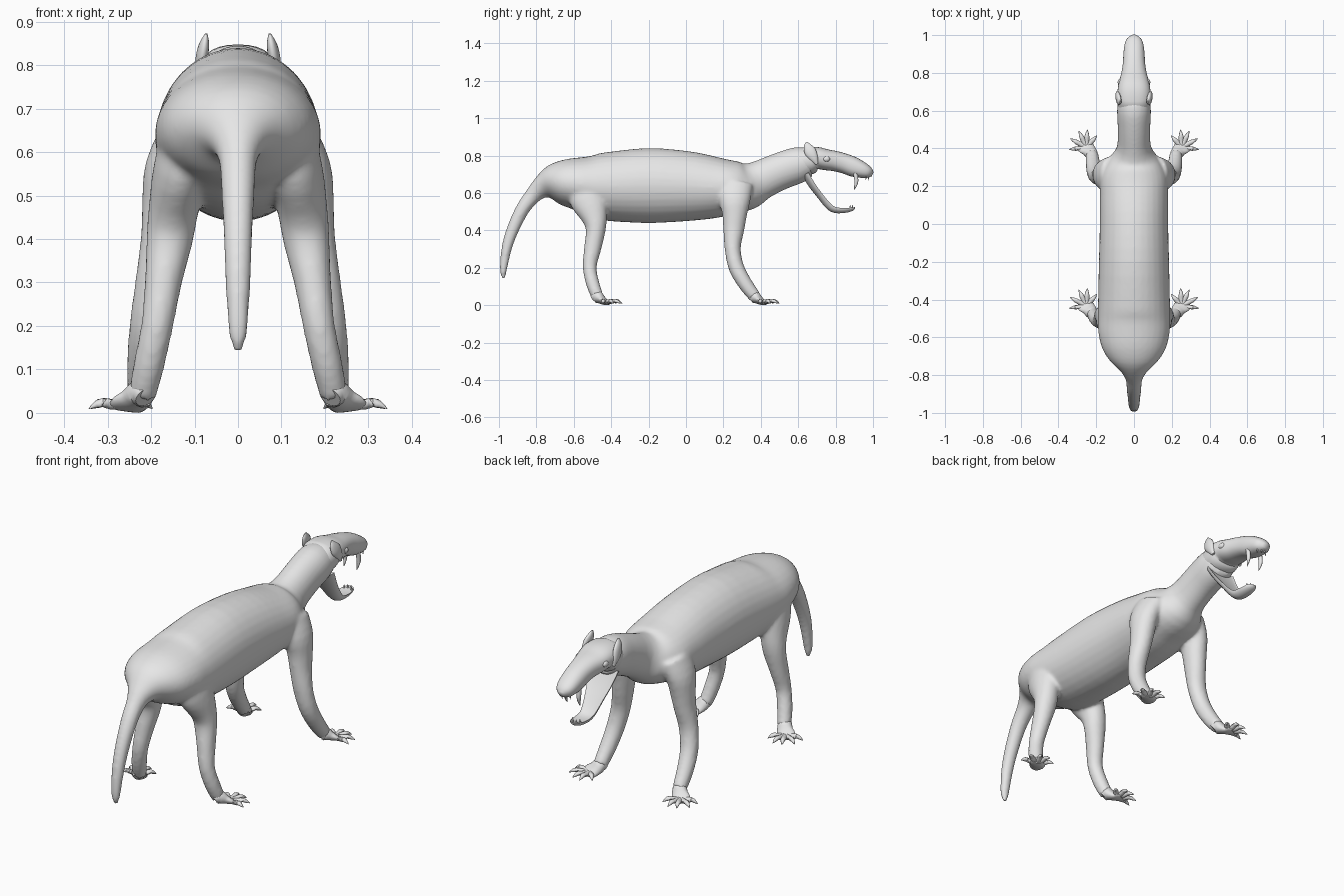
import bpy, bmesh, math
from mathutils import Vector

if "Cube" in bpy.data.objects:
    bpy.data.objects.remove(bpy.data.objects["Cube"])

grey = bpy.data.materials.new("skin_grey")
grey.diffuse_color = (0.8, 0.8, 0.8, 1)
grey.use_nodes = True
grey.node_tree.nodes["Principled BSDF"].inputs["Base Color"].default_value = grey.diffuse_color


def smooth_path(pts, steps):
    """Catmull-Rom interpolation through stations (x, y, z, half width, half depth)."""
    out = []
    for i in range(len(pts) - 1):
        p = [pts[max(i - 1, 0)], pts[i], pts[i + 1], pts[min(i + 2, len(pts) - 1)]]
        for k in range(steps):
            t = k / steps
            out.append([0.5 * (2 * b + (c - a) * t + (2 * a - 5 * b + 4 * c - d) * t * t
                               + (3 * b - a - 3 * c + d) * t ** 3) for a, b, c, d in zip(*p)])
    out.append(list(pts[-1]))
    return out


def loft(bm, stations, sides=20, steps=3, top=1.0, power=1.0):
    """Closed tube of elliptical rings; top scales the upper half of each ring."""
    path = smooth_path(stations, steps)
    centres = [Vector(p[:3]) for p in path]
    rings = []
    for i, p in enumerate(path):
        t = (centres[min(i + 1, len(path) - 1)] - centres[max(i - 1, 0)]).normalized()
        side = Vector((1, 0, 0)) - t * t.x
        side.normalize()
        up = side.cross(t)
        ring = []
        for k in range(sides):
            ang = 2 * math.pi * k / sides
            c, s = math.cos(ang), math.sin(ang)
            c = math.copysign(abs(c) ** power, c)
            s = math.copysign(abs(s) ** power, s) * (top if s > 0 else 1)
            ring.append(bm.verts.new(centres[i] + side * c * max(p[3], 0.001)
                                     + up * s * max(p[4], 0.001)))
        rings.append(ring)
    for a, b in zip(rings, rings[1:]):
        for k in range(sides):
            n = (k + 1) % sides
            bm.faces.new((a[k], a[n], b[n], b[k]))
    bm.faces.new(rings[0][::-1])
    bm.faces.new(rings[-1])


def finish(name, bm, mirror=False):
    bmesh.ops.recalc_face_normals(bm, faces=bm.faces)
    mesh = bpy.data.meshes.new(name)
    bm.to_mesh(mesh)
    bm.free()
    mesh.materials.append(grey)
    ob = bpy.data.objects.new(name, mesh)
    bpy.context.collection.objects.link(ob)
    bpy.ops.object.select_all(action='DESELECT')
    ob.select_set(True)
    bpy.context.view_layer.objects.active = ob
    bpy.ops.object.shade_smooth_by_angle(angle=math.radians(50))
    if mirror:
        ob.modifiers.new("mirror", 'MIRROR').use_mirror_merge = False
    return ob


# Tail, torso and neck: (y, z, half width, half height)
spine = [(-.975, .14, .008, .008), (-.977, .17, .019, .016), (-.973, .22, .025, .022),
         (-.955, .32, .030, .029), (-.92, .42, .034, .034), (-.87, .52, .039, .038),
         (-.815, .59, .046, .045), (-.77, .63, .075, .062), (-.72, .65, .13, .097),
         (-.66, .655, .168, .122), (-.58, .65, .188, .142), (-.5, .637, .191, .17),
         (-.4, .635, .19, .186), (-.2, .64, .186, .2), (0, .637, .181, .188),
         (.15, .63, .18, .166), (.25, .632, .175, .143), (.33, .638, .14, .127),
         (.4, .67, .092, .106), (.5, .715, .086, .1), (.6, .75, .09, .097),
         (.66, .765, .083, .08)]
hind_leg = [(.10, -.55, .66, .07, .1), (.13, -.52, .56, .065, .1), (.148, -.49, .47, .058, .07),
            (.157, -.483, .40, .054, .053), (.172, -.50, .30, .043, .046),
            (.186, -.515, .2, .037, .037), (.205, -.497, .11, .036, .036),
            (.22, -.47, .04, .032, .032)]
front_leg = [(.12, .26, .64, .06, .1), (.155, .26, .56, .06, .085), (.165, .26, .48, .056, .066),
             (.174, .255, .40, .05, .056), (.19, .25, .30, .047, .043),
             (.207, .27, .2, .043, .042), (.217, .32, .11, .039, .039),
             (.222, .37, .045, .033, .034)]

# Body and legs fused into one soft skin
bm = bmesh.new()
loft(bm, [(0, *s) for s in spine], sides=32)
for leg in (hind_leg, front_leg):
    for sign in (1, -1):
        loft(bm, [(sign * s[0], *s[1:]) for s in leg])
body = finish("body_and_legs", bm)
skin = body.modifiers.new("fuse", 'REMESH')
skin.mode = 'VOXEL'
skin.voxel_size = 0.009
skin.use_smooth_shade = True
soften = body.modifiers.new("soften", 'SMOOTH')
soften.factor = 0.5
soften.iterations = 8

# Feet: a flat palm and five clawed toes
toe_tips = [(.197, .468), (.247, .50), (.292, .492), (.338, .452), (.343, .395)]
for name, dy in (("front_feet", 0), ("hind_feet", -.84)):
    bm = bmesh.new()
    loft(bm, [(.212, .35 + dy, .036, .026, .026), (.222, .365 + dy, .046, .033, .034),
              (.237, .388 + dy, .03, .038, .024), (.258, .41 + dy, .017, .044, .014),
              (.27, .43 + dy, .014, .03, .008)], sides=16)
    base = Vector((.252, .405))
    for tip in toe_tips:
        d = Vector(tip) - base
        toe = []
        for f, z, w, h in ((.1, .018, .013, .011), (.45, .02, .013, .011), (.65, .024, .012, .010),
                           (.82, .019, .008, .008), (1, .010, .001, .001)):
            p = base + d * f
            toe.append((p.x, p.y + dy, z, w, h))
        loft(bm, toe, sides=8, steps=2)
    finish(name, bm, mirror=True)

# Skull with upper jaw
skull = [(.61, .76, .083, .065), (.66, .775, .09, .075), (.70, .787, .088, .06),
         (.75, .778, .08, .056), (.8, .77, .067, .054), (.85, .757, .059, .053),
         (.9, .738, .056, .052), (.95, .72, .05, .041), (.98, .708, .037, .029),
         (.998, .70, .012, .012)]
bm = bmesh.new()
loft(bm, [(0, *s) for s in skull], sides=28, power=.88)
finish("skull", bm)

# Open lower jaw, hollow along its inside
jaw = [(.655, .71, .08, .04), (.69, .65, .068, .036), (.73, .595, .053, .033),
       (.77, .547, .042, .034), (.80, .525, .037, .032), (.85, .52, .035, .026),
       (.89, .523, .026, .018), (.904, .525, .010, .006)]
bm = bmesh.new()
loft(bm, [(0, *s) for s in jaw], sides=24, top=-.25)
finish("lower_jaw", bm)

# Tusks
bm = bmesh.new()
loft(bm, [(.037, .905, .71, .011, .012), (.038, .911, .665, .010, .011),
          (.037, .906, .638, .006, .007), (.036, .898, .617, .001, .001)], sides=10)
finish("tusks", bm, mirror=True)

# Small front teeth in both jaws
bm = bmesh.new()
for x, y, root, tip in ((.010, .975, .695, .668), (.026, .962, .695, .67),
                        (.009, .89, .52, .537), (.021, .878, .52, .537)):
    loft(bm, [(x, y, root, .006, .006), (x, y, tip, .001, .001)], sides=6, steps=1)
finish("front_teeth", bm, mirror=True)

# Ears
bm = bmesh.new()
loft(bm, [(.083, .70, .755, .008, .008), (.086, .685, .785, .012, .022),
          (.083, .665, .82, .014, .032), (.077, .65, .85, .011, .022),
          (.073, .645, .872, .003, .006)], sides=14)
finish("ears", bm, mirror=True)

# Eyes
bm = bmesh.new()
bmesh.ops.create_uvsphere(bm, u_segments=16, v_segments=10, radius=.018)
bmesh.ops.scale(bm, verts=bm.verts, vec=(.7, 1.1, .85))
bmesh.ops.translate(bm, verts=bm.verts, vec=(.074, .75, .782))
finish("eyes", bm, mirror=True)
